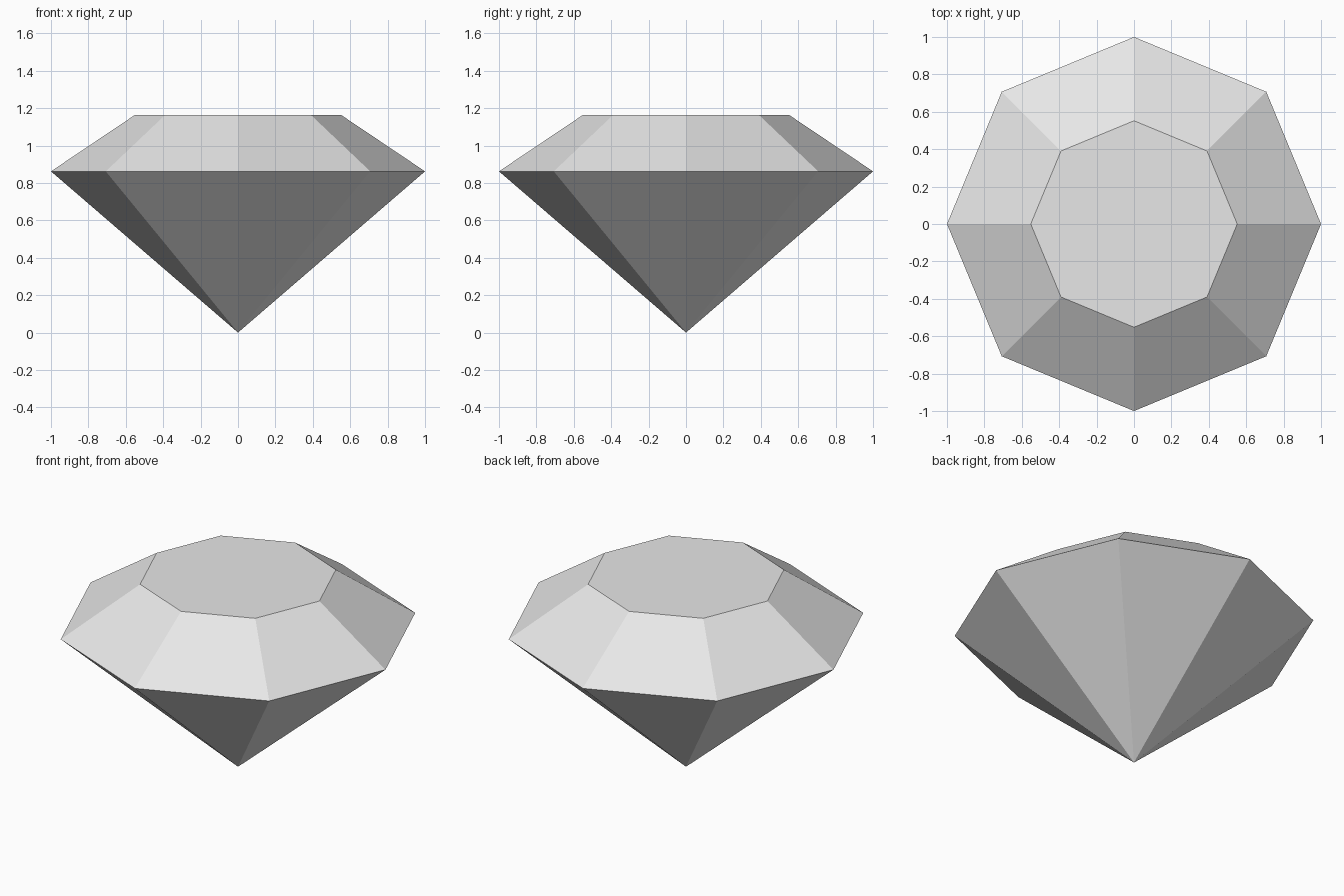
import bpy
import bmesh
from math import cos, sin, pi

cube = bpy.data.objects.get("Cube")
if cube:
    bpy.data.objects.remove(cube, do_unlink=True)

SIDES = 8
GIRDLE_RADIUS, GIRDLE_Z = 1.0, 0.862
TABLE_RADIUS, TABLE_Z = 0.552, 1.163

# Single grey material
grey = bpy.data.materials.new("light_grey")
grey.use_nodes = True
colour = (0.8, 0.8, 0.8, 1)
grey.diffuse_color = colour
grey.node_tree.nodes["Principled BSDF"].inputs["Base Color"].default_value = colour


def ring(bm, radius, z):
    angles = [2 * pi * i / SIDES for i in range(SIDES)]
    return [bm.verts.new((radius * cos(a), radius * sin(a), z)) for a in angles]


bm = bmesh.new()
tip = bm.verts.new((0, 0, 0))
girdle = ring(bm, GIRDLE_RADIUS, GIRDLE_Z)
table = ring(bm, TABLE_RADIUS, TABLE_Z)

# Pavilion facets below the girdle, crown facets above it
for i in range(SIDES):
    j = (i + 1) % SIDES
    bm.faces.new((tip, girdle[j], girdle[i]))
    bm.faces.new((girdle[i], girdle[j], table[j], table[i]))

# Flat table on top
bm.faces.new(table)
bmesh.ops.recalc_face_normals(bm, faces=bm.faces)

mesh = bpy.data.meshes.new("cut_gem")
bm.to_mesh(mesh)
bm.free()
mesh.materials.append(grey)
gem = bpy.data.objects.new("cut_gem", mesh)
bpy.context.collection.objects.link(gem)
